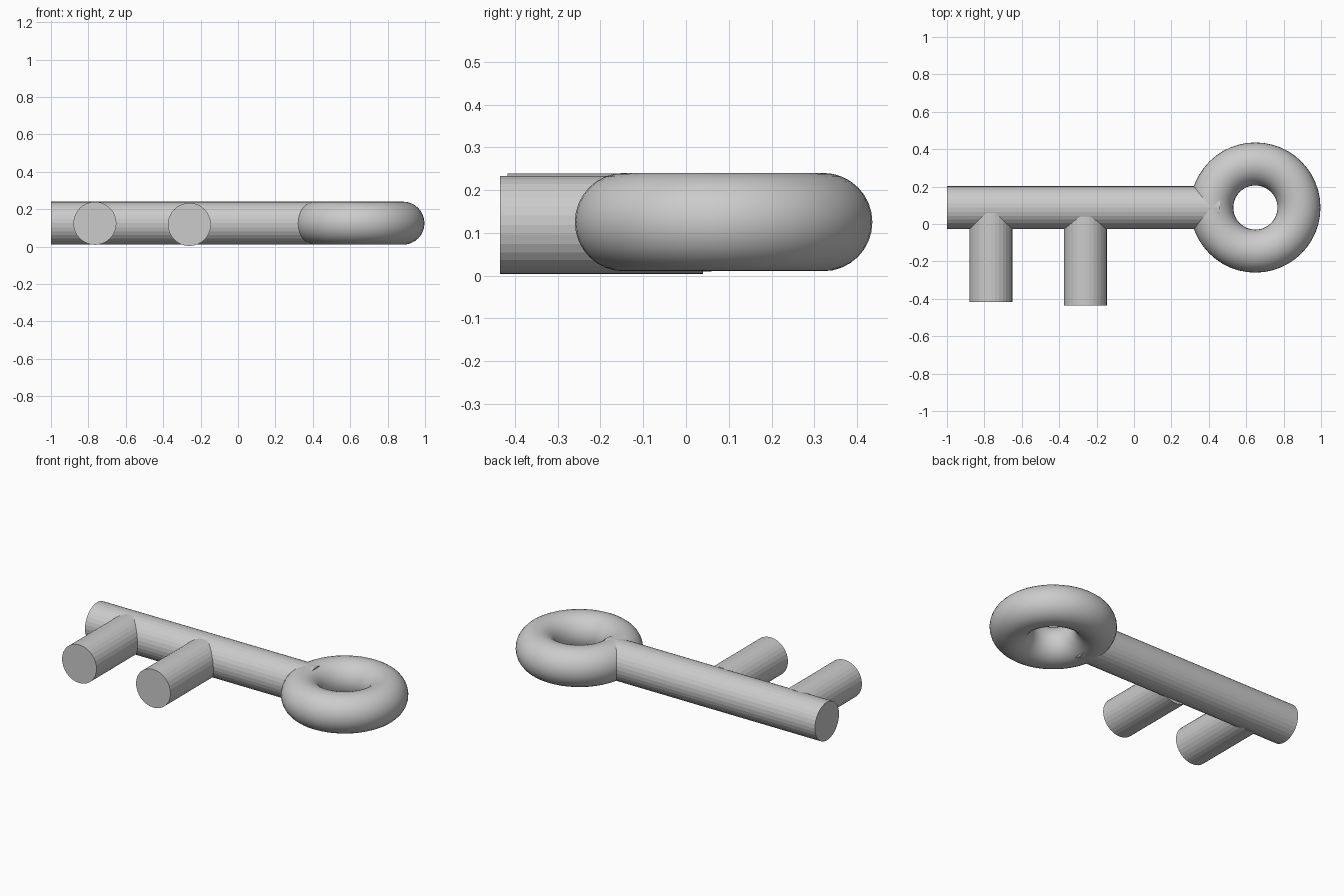
import bpy
from math import pi
from mathutils import Vector

cube = bpy.data.objects.get("Cube")
if cube:
    bpy.data.objects.remove(cube, do_unlink=True)

# Single plain grey for the whole key
grey = bpy.data.materials.new("light_grey")
grey.use_nodes = True
colour = (0.6, 0.6, 0.6, 1)
grey.diffuse_color = colour
grey.node_tree.nodes["Principled BSDF"].inputs["Base Color"].default_value = colour

RADIUS = 0.115
MID_Z = 0.125


def finish(name):
    obj = bpy.context.object
    obj.name = name
    obj.data.materials.append(grey)
    return obj


def rod(name, start, end):
    """Flat-faceted round bar between two points."""
    start, end = Vector(start), Vector(end)
    axis = end - start
    bpy.ops.mesh.primitive_cylinder_add(
        vertices=32, radius=RADIUS, depth=axis.length,
        location=(start + end) / 2,
        rotation=axis.to_track_quat('Z', 'Y').to_euler())
    return finish(name)


# Shaft, ending inside the ring
rod("shaft", (-1, 0.087, MID_Z), (0.46, 0.087, MID_Z))

# Two teeth, pointing to the front
rod("outer_tooth", (-0.765, 0.06, MID_Z - 0.001), (-0.765, -0.418, MID_Z - 0.001))
rod("inner_tooth", (-0.26, 0.04, MID_Z - 0.007), (-0.26, -0.435, MID_Z - 0.007))

# Ring-shaped bow
bpy.ops.mesh.primitive_torus_add(
    major_segments=48, minor_segments=32, major_radius=0.233,
    minor_radius=RADIUS, location=(0.649, 0.088, MID_Z))
finish("bow_ring")
bpy.ops.object.shade_smooth_by_angle(angle=pi / 6)
